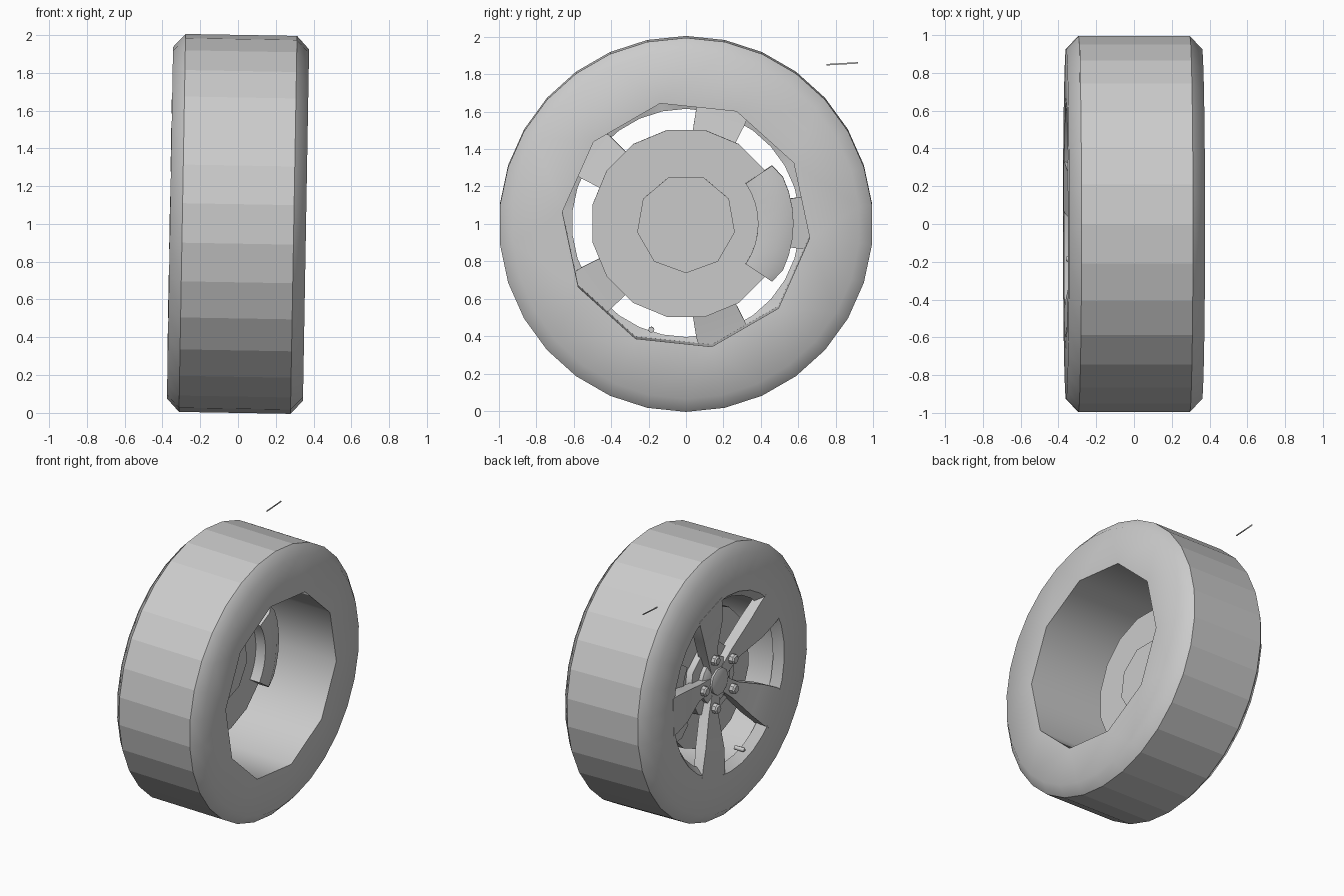
import bpy
import bmesh
from math import sin, cos, radians
from mathutils import Matrix

if "Cube" in bpy.data.objects:
    bpy.data.objects.remove(bpy.data.objects["Cube"], do_unlink=True)

grey = bpy.data.materials.new("plain_grey")
grey.use_nodes = True
grey.diffuse_color = (0.6, 0.6, 0.6, 1)
grey.node_tree.nodes["Principled BSDF"].inputs["Base Color"].default_value = (0.6, 0.6, 0.6, 1)

CAMBER = radians(1)
SPOKES = [72 * k for k in range(5)]


def finish(bm, name, angle=45, flat=None):
    """Turn a bmesh into a shaded object standing at the wheel centre."""
    bmesh.ops.recalc_face_normals(bm, faces=bm.faces[:])
    mesh = bpy.data.meshes.new(name)
    bm.to_mesh(mesh)
    bm.free()
    mesh.materials.append(grey)
    obj = bpy.data.objects.new(name, mesh)
    bpy.context.collection.objects.link(obj)
    obj.rotation_euler = (0, CAMBER, 0)
    obj.location = (0, 0, 1)
    bpy.ops.object.select_all(action="DESELECT")
    obj.select_set(True)
    bpy.context.view_layer.objects.active = obj
    bpy.ops.object.shade_smooth_by_angle(angle=radians(angle))
    if flat:
        for p in mesh.polygons:
            if flat(p):
                p.use_smooth = False
    return obj


def polar(x, r, deg):
    return (x, r * cos(radians(deg)), r * sin(radians(deg)))


def skin(bm, a, b):
    """Join two closed loops that may differ in vertex count."""
    if len(a) < len(b):
        a, b = b, a
    na, nb = len(a), len(b)
    pick = [b[round(j * nb / na) % nb] for j in range(na)]
    for j in range(na):
        k = (j + 1) % na
        quad = [a[j], a[k], pick[k], pick[j]]
        bm.faces.new(list(dict.fromkeys(quad)))


def lathe(bm, rings, phase, closed=False, centre=(0, 0)):
    """Rings are (x, radius, sides) around the x axis."""
    loops = []
    for x, r, n in rings:
        pts = [polar(x, r, phase + 360 * j / n) for j in range(n)]
        loops.append([bm.verts.new((p[0], p[1] + centre[0], p[2] + centre[1])) for p in pts])
    for a, b in zip(loops, loops[1:]):
        skin(bm, a, b)
    if closed:
        skin(bm, loops[-1], loops[0])
    else:
        bm.faces.new(loops[0])
        bm.faces.new(loops[-1])


def loft(bm, sections, turn=0):
    """Join matching cross-sections into a capped solid, turned about x."""
    rot = Matrix.Rotation(radians(turn), 3, "X")
    loops = [[bm.verts.new(rot @ Matrix.Identity(3) @ bm_vec(p)) for p in s] for s in sections]
    for a, b in zip(loops, loops[1:]):
        skin(bm, a, b)
    bm.faces.new(loops[0])
    bm.faces.new(loops[-1])


def bm_vec(p):
    return Matrix.Translation(p).translation


# Tyre: faceted tread, chamfered shoulders, coarse opening on the inner side
bm = bmesh.new()
lathe(bm, [(-0.36, 0.66, 30), (-0.36, 0.93, 30), (-0.295, 1, 30), (0.295, 1, 30),
           (0.36, 0.93, 30), (0.36, 0.665, 10), (0.34, 0.72, 30), (-0.34, 0.72, 30)],
      -6, closed=True)
finish(bm, "tyre", flat=lambda p: abs(p.normal.x) < 0.1)

# Rim barrel with its narrowing outer lip
bm = bmesh.new()
lathe(bm, [(0.36, 0.665, 10), (-0.29, 0.665, 10), (-0.3, 0.61, 30), (-0.36, 0.66, 30),
           (-0.345, 0.7, 30), (0.345, 0.7, 30)], -6, closed=True)
finish(bm, "rim_barrel")

# Spokes: narrow at the hub, wide and flush with the sidewall at the rim
bm = bmesh.new()
for turn in SPOKES:
    sections = []
    for r, w, front, back in [(0.08, 0.05, -0.27, -0.2), (0.24, 0.06, -0.28, -0.2),
                              (0.46, 0.115, -0.335, -0.25), (0.6, 0.137, -0.355, -0.28),
                              (0.665, 0.14, -0.362, -0.29)]:
        sections.append([(front, r, -w), (front, r, w), (back, r, w), (back, r, -w)])
    loft(bm, sections, turn)
finish(bm, "spokes", 25)

# Wheel hub and centre cap
bm = bmesh.new()
lathe(bm, [(-0.18, 0.17, 20), (-0.25, 0.17, 20), (-0.27, 0.13, 20)], 0)
finish(bm, "wheel_hub", 30)
bm = bmesh.new()
lathe(bm, [(-0.25, 0.1, 10), (-0.285, 0.1, 10), (-0.292, 0.085, 10)], 0)
finish(bm, "centre_cap", 40)

# Wheel nuts, one at the root of each spoke
bm = bmesh.new()
for turn in SPOKES:
    c = polar(0, 0.19, turn)[1:]
    lathe(bm, [(-0.24, 0.038, 8), (-0.305, 0.036, 8), (-0.315, 0.026, 8)], 0, centre=c)
finish(bm, "wheel_nuts", 30)

# Valve stem in the gap between the two lower spokes
bm = bmesh.new()
lathe(bm, [(-0.27, 0.016, 8), (-0.34, 0.016, 8), (-0.35, 0.01, 8)], 0,
      centre=polar(0, 0.6, 252)[1:])
finish(bm, "valve_stem", 50)

# Brake disc and axle hub
bm = bmesh.new()
lathe(bm, [(-0.17, 0.51, 16), (-0.12, 0.51, 16)], 11.25)
finish(bm, "brake_disc")
bm = bmesh.new()
lathe(bm, [(-0.22, 0.265, 9), (-0.105, 0.265, 9)], -90)
finish(bm, "axle_hub")

# Brake caliper: curved block straddling the disc
bm = bmesh.new()
sections = []
for i in range(9):
    a = -34 + 68 * i / 8
    edge = 0.02 if i in (0, 8) else 0
    profile = [(-0.04, 0.385), (-0.03, 0.5), (-0.06, 0.575 - edge),
               (-0.22, 0.575 - edge), (-0.25, 0.5), (-0.24, 0.385)]
    sections.append([polar(x, r, a) for x, r in profile])
loft(bm, sections)
finish(bm, "brake_caliper", 30)

# Thin loose strip floating beside the tread
bm = bmesh.new()
loft(bm, [[(x, y, z + dz) for x, dz in [(-0.302, 0), (-0.297, 0), (-0.297, 0.008), (-0.302, 0.008)]]
          for y, z in [(0.75, 0.842), (0.92, 0.852)]])
finish(bm, "loose_strip")
